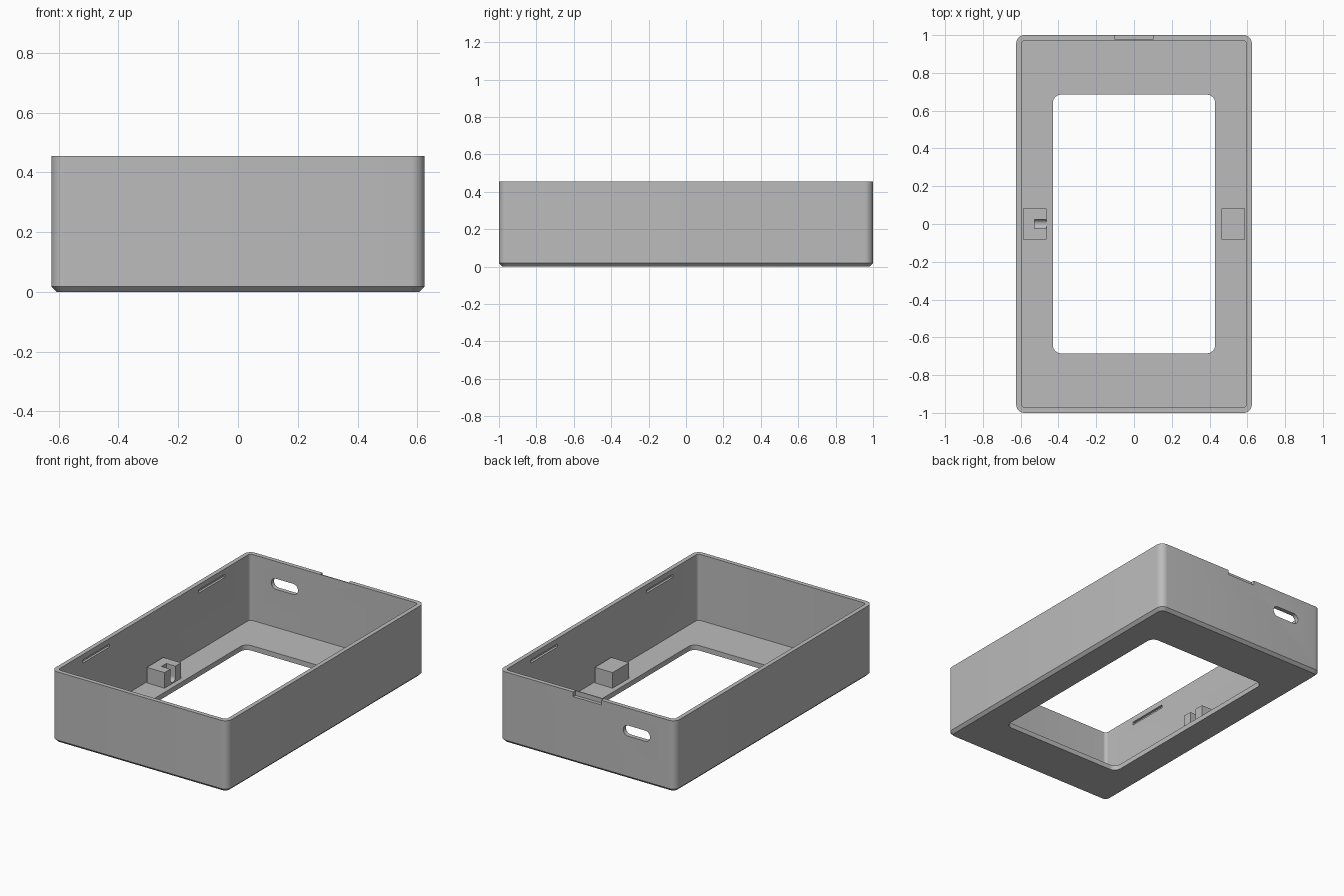
import bpy, bmesh
from math import pi, sin, cos
from mathutils import Matrix, Euler

if "Cube" in bpy.data.objects:
    bpy.data.objects.remove(bpy.data.objects["Cube"])

HX, HY, TOP = 0.624, 1.0, 0.455      # outer half sizes and height
WALL, FLOOR, CHAMFER = 0.028, 0.032, 0.018
ALONG_Y = (pi / 2, 0, 0)
ALONG_X = (pi / 2, 0, pi / 2)

grey = bpy.data.materials.new("plain grey")
grey.use_nodes = True
grey.diffuse_color = (0.5, 0.5, 0.5, 1)
grey.node_tree.nodes["Principled BSDF"].inputs["Base Color"].default_value = (0.5, 0.5, 0.5, 1)


def rounded_rect(hx, hy, r, z, steps=8):
    """Points of a rounded rectangle at height z."""
    pts = []
    for i, (sx, sy) in enumerate(((1, 1), (-1, 1), (-1, -1), (1, -1))):
        for k in range(steps + 1):
            a = (i + k / steps) * pi / 2
            pts.append((sx * (hx - r) + r * cos(a), sy * (hy - r) + r * sin(a), z))
    return pts


def loft(name, rings, loop=False, at=(0, 0, 0), rot=(0, 0, 0)):
    """Skin a stack of rounded rectangles, either capped or joined end to start."""
    bm = bmesh.new()
    rows = [[bm.verts.new(p) for p in rounded_rect(*ring)] for ring in rings]
    n = len(rows[0])
    pairs = list(zip(rows, rows[1:]))
    if loop:
        pairs.append((rows[-1], rows[0]))
    else:
        bm.faces.new(rows[0][::-1])
        bm.faces.new(rows[-1])
    for a, b in pairs:
        for i in range(n):
            j = (i + 1) % n
            bm.faces.new((a[i], a[j], b[j], b[i]))
    bmesh.ops.remove_doubles(bm, verts=bm.verts, dist=1e-5)
    return finish(name, bm, at, rot)


def box(name, size, at):
    bm = bmesh.new()
    bmesh.ops.create_cube(bm, size=1)
    bmesh.ops.scale(bm, vec=size, verts=bm.verts)
    return finish(name, bm, at)


def finish(name, bm, at, rot=(0, 0, 0)):
    bm.transform(Matrix.Translation(at) @ Euler(rot).to_matrix().to_4x4())
    bmesh.ops.recalc_face_normals(bm, faces=bm.faces)
    mesh = bpy.data.meshes.new(name)
    bm.to_mesh(mesh)
    bm.free()
    mesh.materials.append(grey)
    obj = bpy.data.objects.new(name, mesh)
    bpy.context.collection.objects.link(obj)
    return obj


def activate(obj):
    bpy.ops.object.select_all(action='DESELECT')
    obj.select_set(True)
    bpy.context.view_layer.objects.active = obj


def cut(obj, cutter):
    activate(obj)
    mod = obj.modifiers.new("cut", 'BOOLEAN')
    mod.operation = 'DIFFERENCE'
    mod.solver = 'EXACT'
    mod.object = cutter
    bpy.ops.object.modifier_apply(modifier=mod.name)
    bpy.data.objects.remove(cutter)


def smooth(obj):
    activate(obj)
    bpy.ops.object.shade_smooth_by_angle(angle=pi / 6)


# Open tray: chamfered base, thin walls and a window through the floor
tray = loft("case_shell", [
    (HX - CHAMFER, HY - CHAMFER, 0.03, 0),
    (HX, HY, 0.045, CHAMFER),
    (HX, HY, 0.045, TOP),
    (HX - WALL, HY - WALL, 0.02, TOP),
    (HX - WALL, HY - WALL, 0.02, FLOOR),
    (0.43, 0.685, 0.045, FLOOR),
    (0.43, 0.685, 0.045, 0),
], loop=True)

# Cable slot through the back wall
cut(tray, loft("slot_cutter", [(0.095, 0.034, 0.034, -0.1), (0.095, 0.034, 0.034, 0.1)],
               at=(-0.35, HY, 0.31), rot=ALONG_Y))

# Pry notch in the outer edge of the back rim
cut(tray, box("notch_cutter", (0.2, 0.1, 0.06), (0, HY + 0.028, TOP)))

# Snap grooves inside both long walls
for side in (-1, 1):
    for end in (-1, 1):
        cut(tray, box("groove_cutter", (0.03, 0.27, 0.02),
                      (side * (HX - WALL), end * 0.585, 0.41)))
smooth(tray)

# Mounting blocks with a round-bottomed notch facing the window
for side, label in ((-1, "right"), (1, "left")):
    block = box(label + "_mounting_block", (0.126, 0.166, 0.1),
                (side * 0.525, 0, FLOOR + 0.05))
    cut(block, loft("u_cutter", [(0.025, 0.09, 0.025, -0.064), (0.025, 0.09, 0.025, 0.064)],
                    at=(side * 0.462, 0, 0.127), rot=ALONG_X))
    smooth(block)
